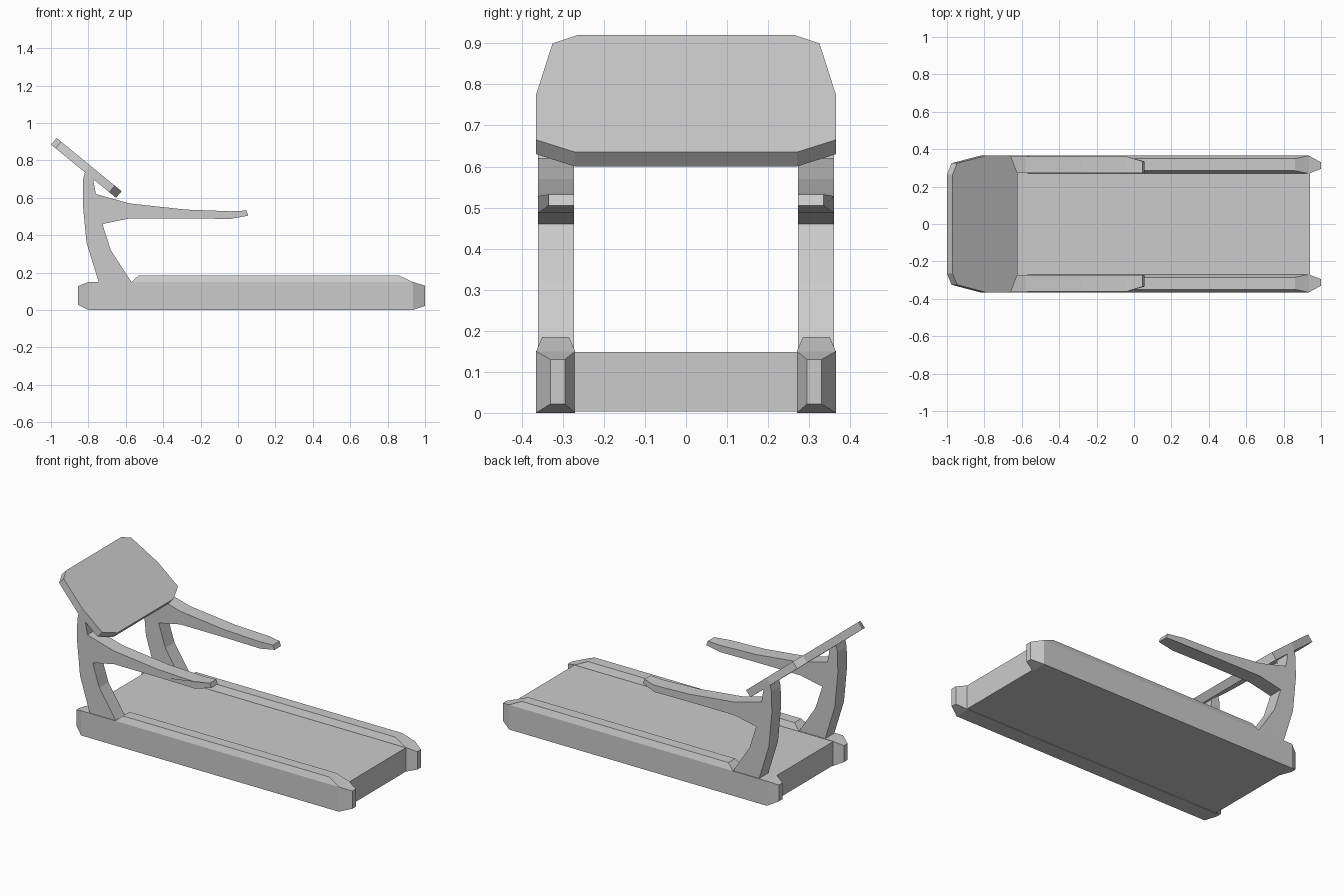
import bpy, bmesh

if "Cube" in bpy.data.objects:
    bpy.data.objects.remove(bpy.data.objects["Cube"])


def finish(name, bm, mirror=False):
    bmesh.ops.recalc_face_normals(bm, faces=bm.faces[:])
    mesh = bpy.data.meshes.new(name)
    bm.to_mesh(mesh)
    bm.free()
    obj = bpy.data.objects.new(name, mesh)
    bpy.context.collection.objects.link(obj)
    if mirror:
        mod = obj.modifiers.new("Mirror", 'MIRROR')
        mod.use_axis = (False, True, False)
        mod.use_mirror_merge = False
    return obj


def loft(bm, rings):
    """Skin a list of equal-length closed rings and cap both ends."""
    loops = [[bm.verts.new(p) for p in ring] for ring in rings]
    n = len(loops[0])
    for a, b in zip(loops, loops[1:]):
        for i in range(n):
            j = (i + 1) % n
            bm.faces.new((a[i], a[j], b[j], b[i]))
    bm.faces.new(loops[0])
    bm.faces.new(loops[-1])
    return loops


def rect(x, y0, y1, z0, z1):
    return [(x, y0, z0), (x, y1, z0), (x, y1, z1), (x, y0, z1)]


# Running deck between the rails
bm = bmesh.new()
loft(bm, [rect(-0.80, -0.28, 0.28, 0.003, 0.148),
          rect(0.94, -0.28, 0.28, 0.003, 0.148)])
finish("running_deck", bm)

# Side rails: tapered ends and a raised, bevelled foot strip
bm = bmesh.new()
loops = loft(bm, [rect(-0.855, 0.295, 0.33, 0.028, 0.128),
                  rect(-0.80, 0.27, 0.365, 0.0, 0.15),
                  rect(-0.57, 0.27, 0.365, 0.0, 0.15),
                  rect(0.935, 0.27, 0.365, 0.0, 0.15),
                  rect(1.0, 0.295, 0.33, 0.022, 0.13)])
top = bm.faces.get((loops[2][2], loops[2][3], loops[3][3], loops[3][2]))
strip = bmesh.ops.extrude_discrete_faces(bm, faces=[top])["faces"][0]
for v in strip.verts:
    v.co.x = -0.53 if v.co.x < 0 else 0.86
    v.co.y = 0.285 if v.co.y < 0.3 else 0.35
    v.co.z = 0.185
finish("side_rails", bm, mirror=True)

# Uprights with handrails, cut from one side profile
profile = [(-0.745, 0.10), (-0.745, 0.15), (-0.81, 0.36), (-0.83, 0.57),
           (-0.828, 0.70), (-0.815, 0.75), (-0.765, 0.71), (-0.773, 0.69),
           (-0.76, 0.62), (-0.58, 0.57), (-0.28, 0.537), (-0.04, 0.528),
           (0.045, 0.532), (0.055, 0.505), (-0.04, 0.487), (-0.28, 0.49),
           (-0.58, 0.49), (-0.725, 0.46), (-0.68, 0.32), (-0.57, 0.15),
           (-0.57, 0.10)]
bm = bmesh.new()
loft(bm, [[(x, 0.273, z) for x, z in profile],
          [(x, 0.335 if x > 0 else 0.361, z) for x, z in profile]])
finish("uprights_and_handrails", bm, mirror=True)

# Tilted console panel: (height, half width) down its upper face
half = [(0.92, 0.265), (0.90, 0.325), (0.775, 0.365), (0.665, 0.365), (0.635, 0.27)]
outline = half + [(z, -w) for z, w in reversed(half)]
face = [(-0.97 + (0.92 - z) * 1.22, y, z) for z, y in outline]
back = [(x - 0.03, y, z - 0.035) for x, y, z in face]
bm = bmesh.new()
loft(bm, [face, back])
finish("console_panel", bm)
